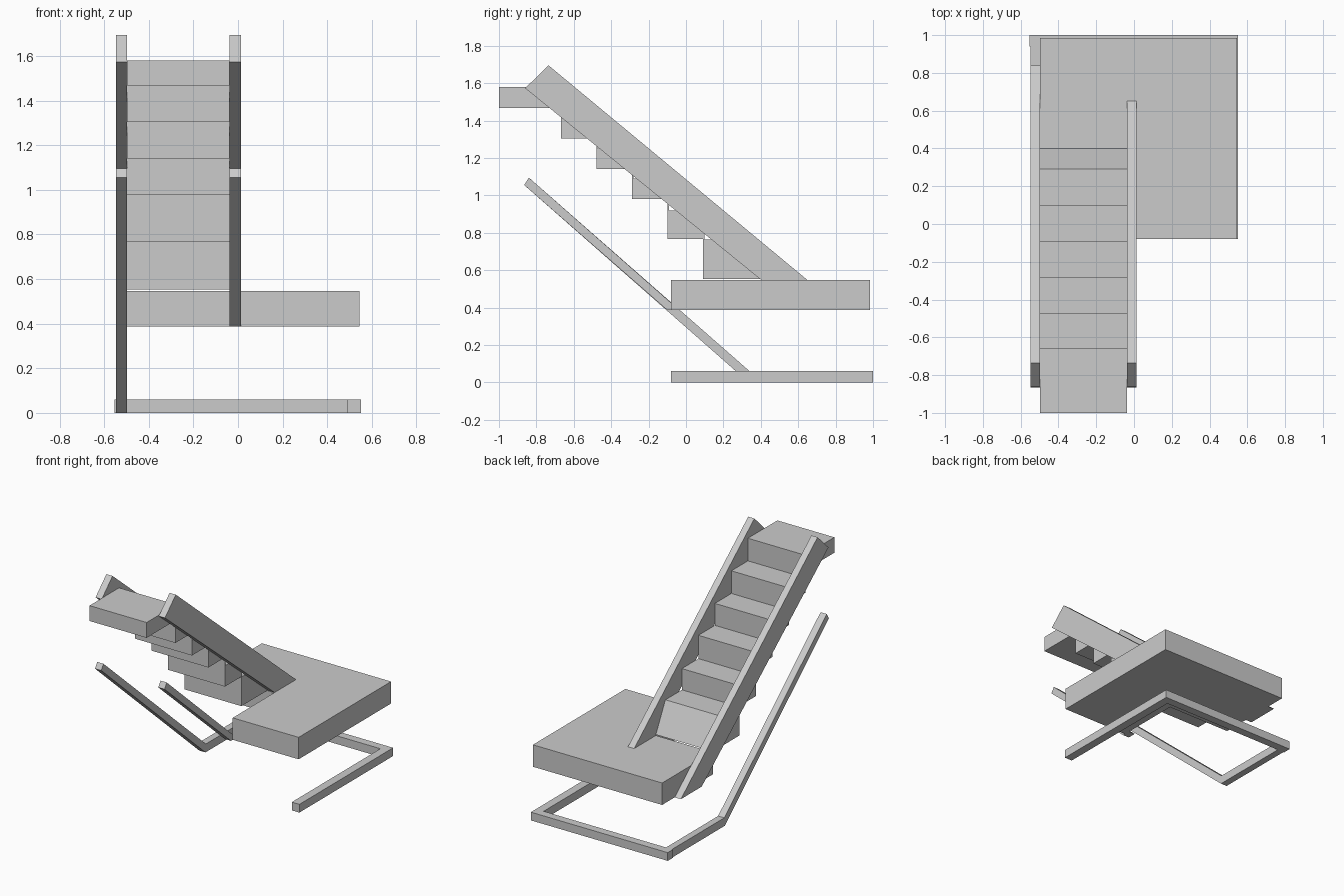
import bpy, bmesh

if "Cube" in bpy.data.objects:
    bpy.data.objects.remove(bpy.data.objects["Cube"])


def prism(name, profile, lo, hi, axis="x"):
    """Extrude a closed profile: (y, z) along x, or (x, y) along z."""
    def place(p, t):
        return (t, p[0], p[1]) if axis == "x" else (p[0], p[1], t)
    bm = bmesh.new()
    a = [bm.verts.new(place(p, lo)) for p in profile]
    b = [bm.verts.new(place(p, hi)) for p in profile]
    bm.faces.new(a)
    bm.faces.new(b)
    n = len(profile)
    for i in range(n):
        j = (i + 1) % n
        bm.faces.new((a[i], a[j], b[j], b[i]))
    bmesh.ops.recalc_face_normals(bm, faces=bm.faces)
    mesh = bpy.data.meshes.new(name)
    bm.to_mesh(mesh)
    bm.free()
    obj = bpy.data.objects.new(name, mesh)
    bpy.context.collection.objects.link(obj)
    return obj


LEFT = (-0.547, -0.497)    # x range of the outer stringer and rail
INNER = (-0.037, 0.013)    # x range of the inner stringer and rail

# L-shaped landing, notched where the flight starts
prism("landing", [(-0.497, 0.40), (0.013, 0.40), (0.013, -0.08), (0.545, -0.08),
                  (0.545, 0.985), (-0.497, 0.985)], 0.387, 0.547, "z")

# Flight: stepped top with a sloped first riser, stepped underside, top platform
edges = [0.29, 0.10, -0.09, -0.28, -0.47, -0.66]
treads = [0.765, 0.92, 1.09, 1.25, 1.415, 1.58]
unders = [0.553, 0.768, 0.98, 1.14, 1.304, 1.468]
steps = [(0.40, 0.553)]
for i, (y, z) in enumerate(zip(edges, treads)):
    steps.append((y, z))
    steps.append((edges[i + 1] if i < 5 else -1.0, z))
for i in reversed(range(6)):
    steps.append((edges[i + 1] - 0.008 if i < 5 else -1.0, unders[i]))
    if i:
        steps.append((edges[i] - 0.008, unders[i]))
prism("stair_flight", steps, LEFT[1], INNER[0])

# Sloping side stringers
stringer = [(-0.86, 1.573), (-0.735, 1.695), (0.65, 0.547), (0.84, 0.387), (0.60, 0.387)]
prism("outer_stringer", stringer, *LEFT)
prism("inner_stringer", stringer, *INNER)

# Sloping lower rails; the inner one stops at the landing's underside level
prism("outer_lower_rail", [(-0.865, 1.055), (-0.84, 1.095), (0.34, 0.06),
                           (0.95, 0.06), (0.95, 0.0), (0.335, 0.0)], *LEFT)
prism("inner_lower_rail", [(-0.865, 1.055), (-0.84, 1.095),
                           (-0.036, 0.387), (-0.10, 0.387)], *INNER)

# Level rail wrapping the back and right side below the landing
prism("level_rail", [(-0.553, 0.94), (0.49, 0.94), (0.49, -0.08), (0.551, -0.08),
                     (0.551, 1.0), (-0.553, 1.0)], 0.0, 0.06, "z")
